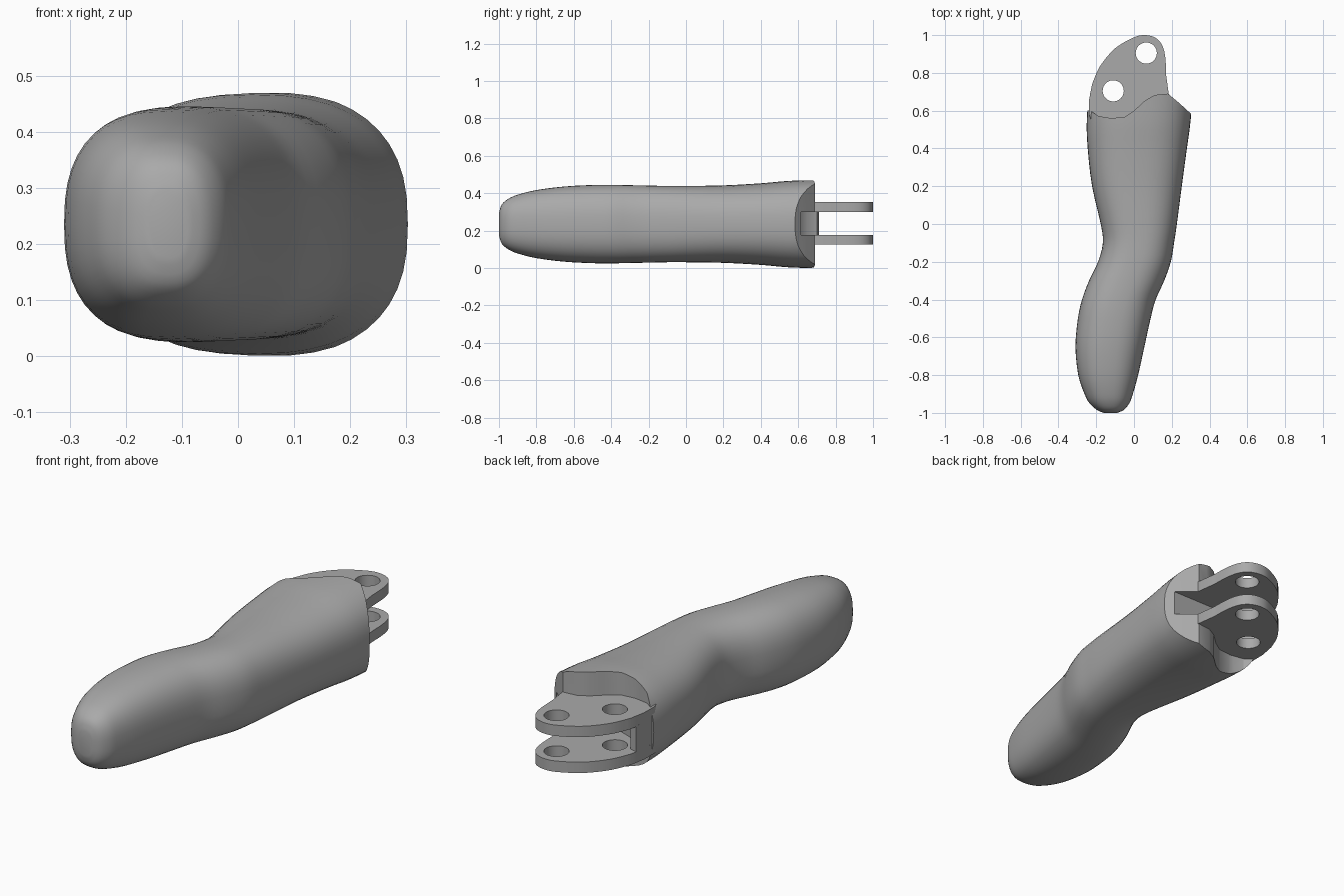
import bpy, bmesh, math
from mathutils import Vector

if "Cube" in bpy.data.objects:
    bpy.data.objects.remove(bpy.data.objects["Cube"])

grey = bpy.data.materials.new("plain_grey")
grey.use_nodes = True
GREY = (.4, .4, .4, 1)
grey.diffuse_color = GREY
grey.node_tree.nodes["Principled BSDF"].inputs["Base Color"].default_value = GREY
MID = .235


def make(name, bm):
    bmesh.ops.recalc_face_normals(bm, faces=bm.faces)
    mesh = bpy.data.meshes.new(name)
    bm.to_mesh(mesh)
    bm.free()
    mesh.materials.append(grey)
    obj = bpy.data.objects.new(name, mesh)
    bpy.context.collection.objects.link(obj)
    return obj


def prism(name, outline, low, high):
    """Extrude a plan outline between two heights."""
    bm = bmesh.new()
    face = bm.faces.new([bm.verts.new((x, y, low)) for x, y in outline])
    top = bmesh.ops.extrude_face_region(bm, geom=[face])["geom"]
    bmesh.ops.translate(bm, vec=(0, 0, high - low),
                        verts=[v for v in top if isinstance(v, bmesh.types.BMVert)])
    return make(name, bm)


def disc(x, y, radius, sides=32):
    return [(x + radius * math.cos(math.tau * i / sides),
             y + radius * math.sin(math.tau * i / sides)) for i in range(sides)]


def spline(points, steps):
    """Smooth curve through every given point."""
    pts = [Vector(p) for p in points]
    pts = [pts[0]] + pts + [pts[-1]]
    out = []
    for a, b, c, d in zip(pts, pts[1:], pts[2:], pts[3:]):
        for k in range(steps):
            t = k / steps
            out.append(b + t / 2 * ((c - a) + t * ((2 * a - 5 * b + 4 * c - d)
                       + t * (3 * (b - c) + d - a))))
    return out + [pts[-1]]


def cut(obj, cutter):
    cutter.hide_render = True
    mod = obj.modifiers.new("cut", "BOOLEAN")
    mod.object, mod.operation, mod.solver = cutter, "DIFFERENCE", "EXACT"
    bpy.context.view_layer.objects.active = obj
    bpy.ops.object.modifier_apply(modifier=mod.name)
    bpy.data.objects.remove(cutter)


def smooth(obj, degrees):
    bpy.ops.object.select_all(action="DESELECT")
    obj.select_set(True)
    bpy.context.view_layer.objects.active = obj
    bpy.ops.object.shade_smooth_by_angle(angle=math.radians(degrees))


# Finger body: y, left edge, right edge, half height
stations = [
    (-1, -.16, -.09, .06), (-.985, -.195, -.055, .105), (-.95, -.235, -.025, .135),
    (-.9, -.262, -.006, .157), (-.8, -.295, .022, .182), (-.65, -.31, .055, .201),
    (-.5, -.297, .088, .209), (-.4, -.275, .115, .21), (-.3, -.238, .16, .208),
    (-.2, -.19, .195, .206), (-.1, -.165, .212, .204), (0, -.176, .227, .204),
    (.2, -.222, .253, .207), (.4, -.245, .28, .218), (.55, -.25, .3, .231),
    (.75, -.235, .315, .238)]
SIDES = 44
bm = bmesh.new()
rings = []
for y, left, right, half in spline([Vector(s) for s in stations], 3):
    ring = []
    for i in range(SIDES):
        c, s = (f(math.tau * i / SIDES) for f in (math.cos, math.sin))
        ring.append(bm.verts.new((
            (left + right) / 2 + (right - left) / 2 * math.copysign(abs(c) ** .8, c),
            y, MID + half * math.copysign(abs(s) ** .8, s))))
    rings.append(ring)
for a, b in zip(rings, rings[1:]):
    for i in range(SIDES):
        j = (i + 1) % SIDES
        bm.faces.new((a[i], a[j], b[j], b[i]))
bm.faces.new(rings[0])
bm.faces.new(rings[-1])
body = make("finger_body", bm)

# Scalloped back end
scallop = [(-.5, .62), (-.23, .6), (-.19, .572), (-.12, .56), (-.05, .567), (0, .6),
           (.06, .655), (.11, .683), (.18, .69), (.24, .64), (.3, .585), (.5, .4),
           (.5, 1.2), (-.5, 1.2)]
cut(body, prism("end_cutter", scallop, -.2, .8))

# Slot between the hinge plates
slot = [(-.18, 1), (-.18, .72), (-.12, .65), (-.02, .615), (.1, .615), (.5, .615), (.5, 1)]
cut(body, prism("slot_cutter", slot, .178, .3))
smooth(body, 35)

# Two hinge plates with pin holes
plate = [(-.2, .48), (-.238, .58), (-.237, .66)]
plate += [tuple(p) for p in spline([(-.222, .74), (-.18, .835), (-.1, .93), (0, .988),
          (.06, 1), (.115, .985), (.15, .945), (.166, .88), (.17, .79)], 4)]
plate += [(.185, .68), (.15, .5)]
for name, low in (("lower_hinge_plate", .125), ("upper_hinge_plate", .3)):
    hinge = prism(name, plate, low, low + .053)
    for x, y in ((.065, .905), (-.11, .705)):
        cut(hinge, prism("pin_cutter", disc(x, y, .056), 0, .5))
    smooth(hinge, 30)

# Curved web joining the plates
web = prism("hinge_web", [(-.2, .5), (-.237, .58), (-.237, .66), (-.228, .71),
            (-.19, .7), (-.17, .65), (-.12, .6), (-.04, .57), (-.04, .5)], .17, .305)
smooth(web, 40)
